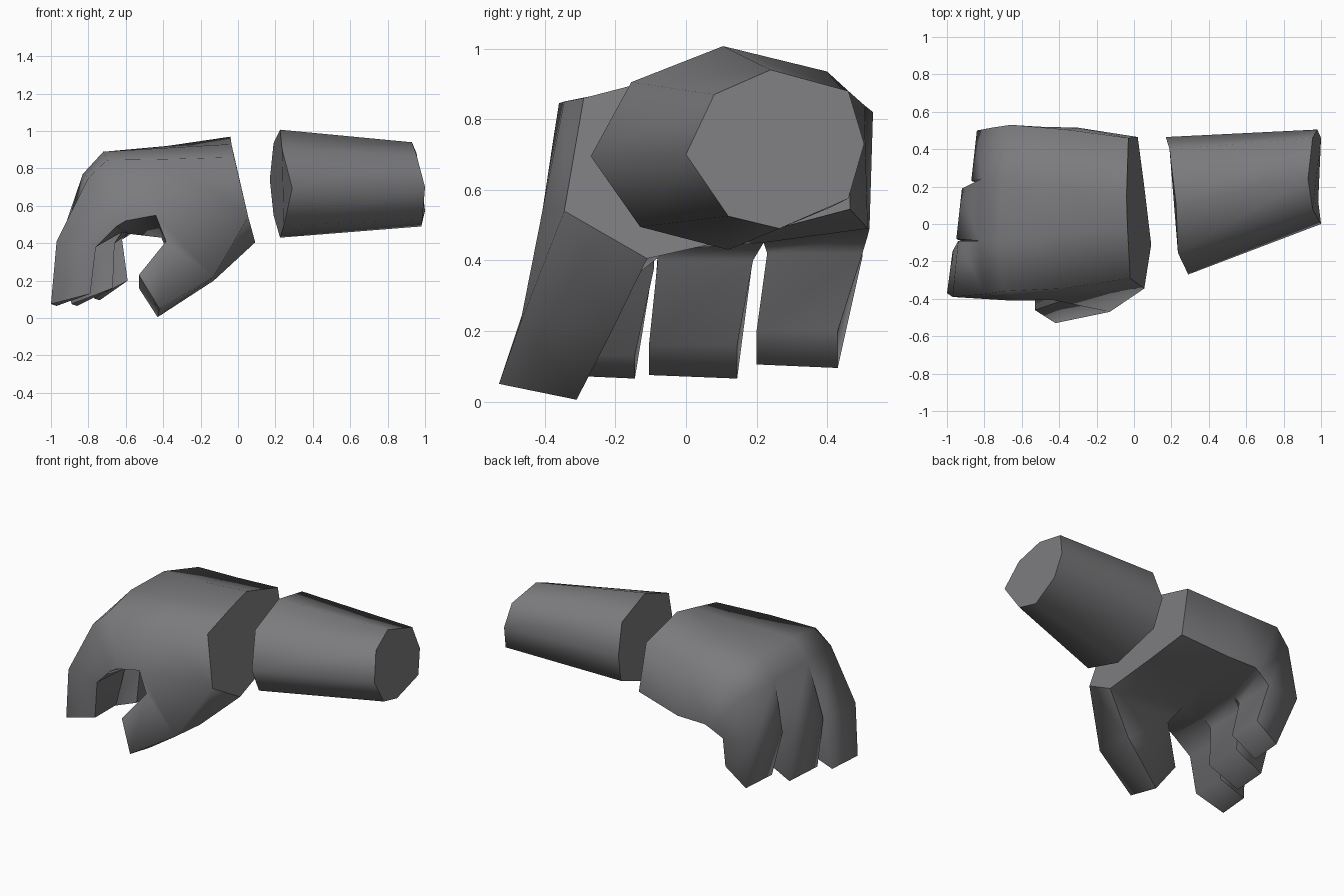
import bpy, bmesh

if "Cube" in bpy.data.objects:
    bpy.data.objects.remove(bpy.data.objects["Cube"])

grey = bpy.data.materials.new("warm_grey")
grey.diffuse_color = (0.2, 0.2, 0.21, 1)
grey.use_nodes = True
grey.node_tree.nodes["Principled BSDF"].inputs["Base Color"].default_value = grey.diffuse_color


def skin(bm, rings, under=()):
    """Join consecutive rings with quads; return the faces of the chosen columns."""
    chosen = []
    for a, b in zip(rings, rings[1:]):
        for i in range(len(a)):
            j = (i + 1) % len(a)
            f = bm.faces.new((a[i], a[j], b[j], b[i]))
            if i in under:
                chosen.append(f)
    return chosen


def ring(bm, pts):
    return [bm.verts.new(p) for p in pts]


def finish(bm, name, caps, inner=()):
    """Smooth shading, kept sharp round the caps and along the inner surface."""
    bmesh.ops.recalc_face_normals(bm, faces=bm.faces)
    inner = set(inner)
    for f in bm.faces:
        f.smooth = True
    for e in bm.edges:
        fs = e.link_faces
        hard = any(f in caps for f in fs) or len({f in inner for f in fs}) > 1
        e.smooth = not hard
    me = bpy.data.meshes.new(name)
    bm.to_mesh(me)
    bm.free()
    me.materials.append(grey)
    bpy.context.collection.objects.link(bpy.data.objects.new(name, me))


# Forearm: tapered octagon with slanted ends
bm = bmesh.new()
near = ring(bm, [(.29, -.27, .695), (.235, -.155, .905), (.225, .105, 1.007), (.19, .40, .935),
                 (.17, .465, .74), (.19, .41, .55), (.225, .12, .43), (.245, -.13, .495)])
far = ring(bm, [(1, 0, .70), (.955, .08, .87), (.93, .24, .94), (.955, .46, .88),
                (.98, .505, .73), (1, .46, .575), (.98, .265, .49), (.985, .12, .525)])
skin(bm, [near, far])
finish(bm, "forearm", [bm.faces.new(near), bm.faces.new(far)])

# Palm rings: four points over the back of the hand, four under the palm
bm = bmesh.new()
wrist = ring(bm, [(-.02, -.29, .86), (-.035, -.02, .93), (-.04, .15, .97), (-.03, .46, .88),
                  (.02, .465, .545), (.055, .2, .475), (.092, -.11, .405), (.055, -.345, .54)])
middle = ring(bm, [(-.38, -.345, .85), (-.38, -.05, .91), (-.38, .2, .92), (-.36, .505, .84),
                   (-.3, .515, .49), (-.35, .22, .45), (-.41, -.05, .43), (-.44, -.405, .55)])
knuckle = ring(bm, [(-.70, -.36, .845), (-.72, -.09, .89), (-.71, .24, .89), (-.66, .53, .82),
                    (-.50, .52, .49), (-.54, .22, .45), (-.58, -.1, .45), (-.60, -.41, .52)])
split = ring(bm, [(-.80, -.375, .75), (-.83, -.09, .77), (-.82, .24, .76), (-.76, .515, .72),
                  (-.54, .515, .47), (-.59, .22, .45), (-.62, -.1, .46), (-.65, -.41, .49)])
wrist_cap = bm.faces.new(wrist)
inner = skin(bm, [wrist, middle, knuckle, split], under=(4, 5, 6))

# Thumb replaces the lower front palm face
root = [wrist[7], wrist[6], middle[6], middle[7]]
old = next(f for f in bm.faces if set(f.verts) == set(root))
inner.remove(old)
bm.faces.remove(old)
joint = ring(bm, [(-.13, -.47, .22), (-.13, -.21, .2), (-.38, -.14, .36), (-.385, -.41, .41)])
tip = ring(bm, [(-.42, -.53, .05), (-.43, -.31, .005), (-.53, -.25, .16), (-.53, -.46, .23)])
inner += skin(bm, [root, joint, tip], under=(1, 2))
inner.append(bm.faces.new(tip))

# Fingers: each joint is (outer x, z, inner x, z, front y, back y)
fingers = [
    [(-.97, .41, -.76, .38, -.39, -.09), (-1, .075, -.79, .13, -.37, -.145)],
    [(-.95, .42, -.66, .40, -.08, .19), (-.89, .075, -.67, .16, -.105, .145)],
    [(-.87, .42, -.62, .42, .23, .50), (-.77, .105, -.59, .2, .2, .43)],
]
for i, joints in enumerate(fingers):
    rings = [[split[i], split[i + 1], split[6 - i], split[7 - i]]]
    for ox, oz, ix, iz, y0, y1 in joints:
        rings.append(ring(bm, [(ox, y0, oz), (ox + .03, y1, oz - .01),
                               (ix, y1, iz), (ix, y0, iz)]))
    inner += skin(bm, rings, under=(2,))
    inner.append(bm.faces.new(rings[-1]))
finish(bm, "hand", [wrist_cap], inner)
